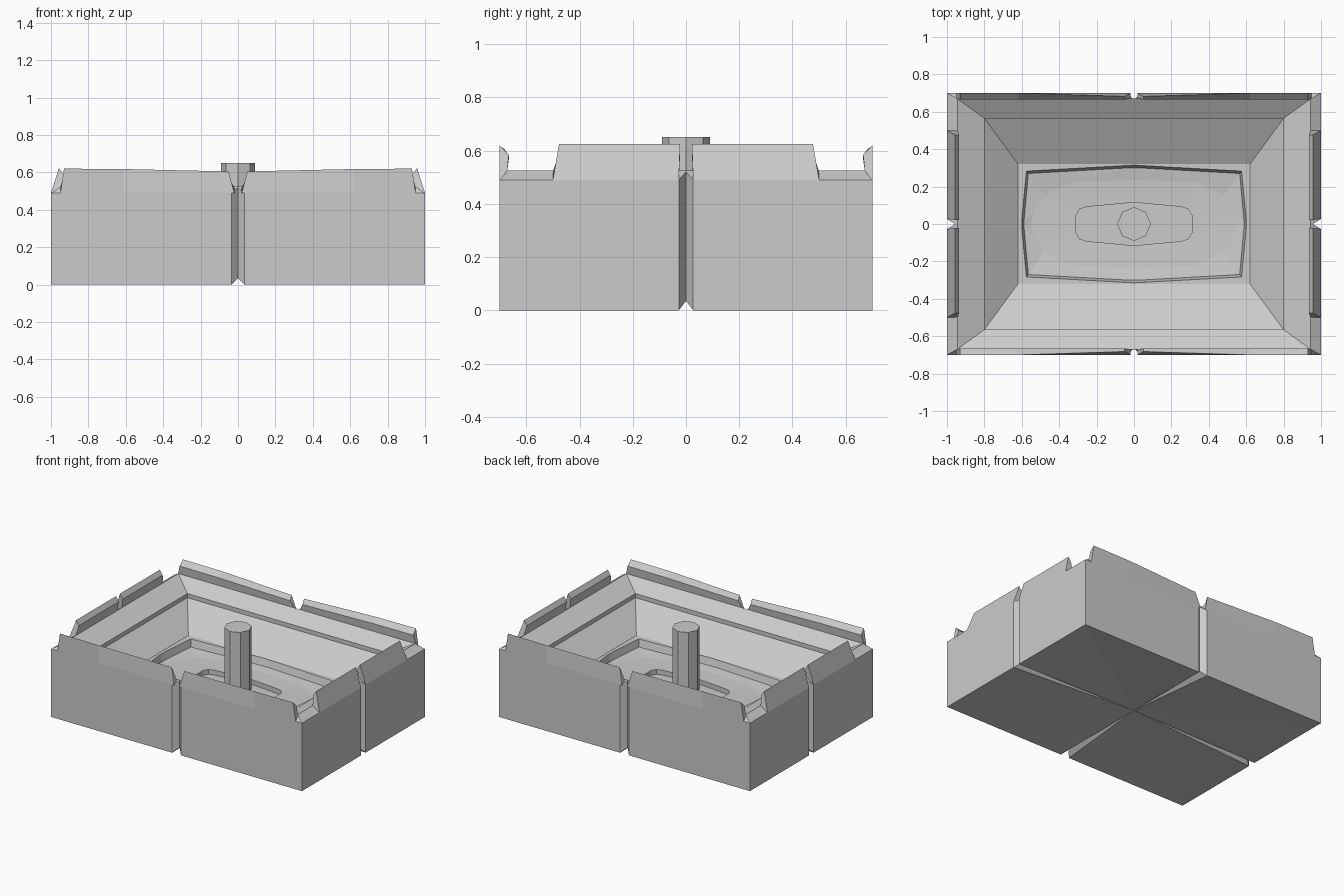
import bpy, bmesh

if "Cube" in bpy.data.objects:
    bpy.data.objects.remove(bpy.data.objects["Cube"])


def finish(name, bm, mirror=True):
    """Turn a bmesh into an object; quarter parts are mirrored over x and y."""
    bmesh.ops.remove_doubles(bm, verts=bm.verts, dist=1e-5)
    bmesh.ops.recalc_face_normals(bm, faces=bm.faces)
    me = bpy.data.meshes.new(name)
    bm.to_mesh(me)
    bm.free()
    ob = bpy.data.objects.new(name, me)
    bpy.context.collection.objects.link(ob)
    if mirror:
        m = ob.modifiers.new("mirror", 'MIRROR')
        m.use_axis = (True, True, False)
        m.merge_threshold = 0.0005
    return ob


def loft(bm, rows, closed=False):
    """Bridge rows of equal point count with quads."""
    vs = [[bm.verts.new(p) for p in r] for r in rows]
    n = len(vs[0])
    for a, b in zip(vs, vs[1:]):
        for i in range(n if closed else n - 1):
            j = (i + 1) % n
            bm.faces.new((a[i], a[j], b[j], b[i]))
    return vs


def rect(x, y, z, groove=0.0):
    """Quarter of a rectangle, with a V groove in the middle of each side."""
    return [(0, groove - y, z), (0.035, -y, z), (x, -y, z),
            (x, -0.027, z), (x - groove * 1.25, 0, z)]


def level(points, z):
    return [(x, -y, z) for x, y in points]


# Basin: outer wall, sloped rim, ledge, inner slope and sunken floor
foot = rect(1, 0.7, 0, 0.035)
for i in (0, 4):                       # groove ends lift off the ground
    foot[i] = (*foot[i][:2], 0.035)
wall_top = rect(1, 0.7, 0.49, 0.035)
for i in (0, 4):
    wall_top[i] = (*wall_top[i][:2], 0.52)
frame = [(0, .315), (.03, .313), (.575, .283), (.6, .027), (.6, 0)]
frame_low = [(0, .30), (.03, .30), (.565, .27), (.587, .027), (.587, 0)]
pool = [(0, .235), (.33, .225), (.48, .15), (.54, .06), (.55, 0)]
well = [(0, .115), (.25, .092), (.29, .08), (.31, .045), (.31, 0)]
bm = bmesh.new()
loft(bm, [
    [(0, 0, 0.035)] * 5,
    foot,
    wall_top,
    rect(0.945, 0.67, 0.525),
    rect(0.80, 0.565, 0.46),
    rect(0.80, 0.565, 0.43),
    rect(0.62, 0.32, 0.30),
    level(frame, 0.30),
    level(frame_low, 0.25),
    level(pool, 0.24),
    level(well, 0.235),
    level(well, 0.20),
    [(0, 0, 0.20)] * 5,
])
bmesh.ops.dissolve_degenerate(bm, edges=bm.edges, dist=1e-5)
finish("basin", bm)


def lip(name, sections):
    """Closed strip with capped ends sitting on the rim."""
    bm = bmesh.new()
    vs = loft(bm, sections, closed=True)
    bm.faces.new(vs[0])
    bm.faces.new(vs[-1])
    finish(name, bm)


# Front and back lips, bowing in and dipping toward the middle notch
def front_section(x_low, x_top, bow, z_top):
    return [(x_low, -0.70, 0.49), (x_top, -0.70 + bow, z_top),
            (x_top, -0.665, z_top - 0.035), (x_low, -0.672, 0.52)]


lip("front_back_lip", [front_section(0.02, 0.05, 0.018, 0.605),
                       front_section(0.62, 0.62, 0, 0.618),
                       front_section(0.95, 0.93, 0, 0.62)])


# Side lips, leaning inward, shorter than the wall
def side_section(y_low, y_top):
    return [(1.0, y_low, 0.49), (0.957, y_top, 0.624),
            (0.935, y_top, 0.59), (0.945, y_low, 0.52)]


lip("side_lip", [side_section(-0.027, -0.022), side_section(-0.50, -0.477)])

# Central octagonal post
bm = bmesh.new()
bmesh.ops.create_cone(bm, cap_ends=True, segments=8, radius1=0.09,
                      radius2=0.09, depth=0.45)
bmesh.ops.translate(bm, verts=bm.verts, vec=(0, 0, 0.425))
finish("centre_post", bm, mirror=False)
